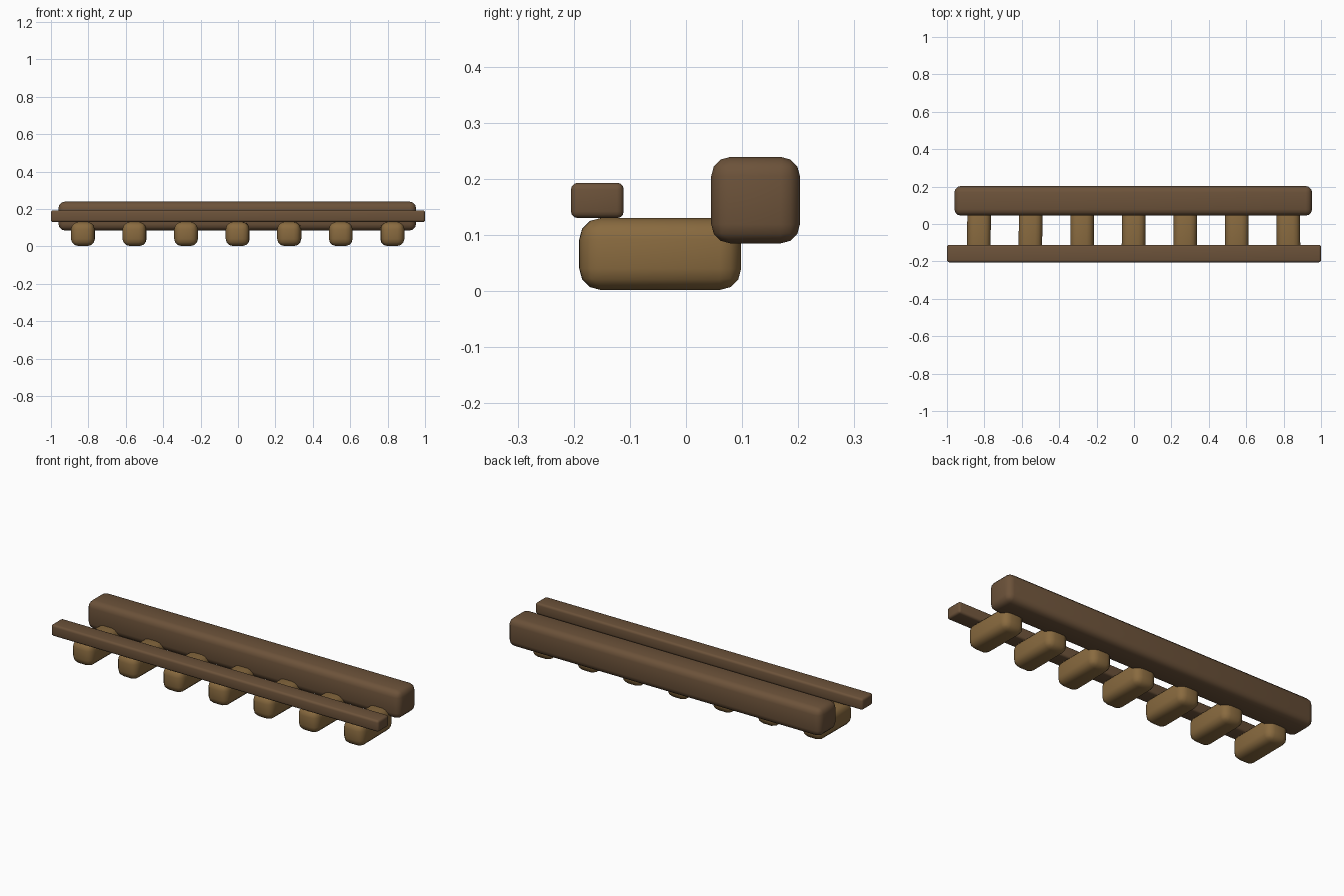
import bpy
import bmesh
import random

if "Cube" in bpy.data.objects:
    bpy.data.objects.remove(bpy.data.objects["Cube"])

random.seed(4)


def material(name, color):
    mat = bpy.data.materials.new(name)
    mat.diffuse_color = color
    mat.use_nodes = True
    mat.node_tree.nodes["Principled BSDF"].inputs["Base Color"].default_value = mat.diffuse_color
    return mat


dark_wood = material("dark_wood", (0.15, 0.085, 0.042, 1))
light_wood = material("light_wood", (0.25, 0.145, 0.05, 1))


def rounded_beam(name, x, y, z, radius, mat):
    """Box spanning the given (min, max) ranges with rounded edges."""
    spans = (x, y, z)
    bm = bmesh.new()
    bmesh.ops.create_cube(bm, size=1)
    bmesh.ops.scale(bm, vec=[b - a for a, b in spans], verts=bm.verts)
    bmesh.ops.bevel(bm, geom=bm.edges[:], offset=radius, segments=3,
                    profile=0.5, affect='EDGES')
    mesh = bpy.data.meshes.new(name)
    bm.to_mesh(mesh)
    bm.free()
    mesh.shade_smooth()
    mesh.materials.append(mat)
    obj = bpy.data.objects.new(name, mesh)
    obj.location = [(a + b) / 2 for a, b in spans]
    bpy.context.collection.objects.link(obj)
    return obj


# Heavy rear beam
rounded_beam("rear_beam", (-0.96, 0.952), (0.045, 0.203), (0.085, 0.239), 0.034, dark_wood)

# Thin front rail
rounded_beam("front_rail", (-1.0, 1.0), (-0.205, -0.111), (0.13, 0.193), 0.012, dark_wood)

# Row of short joists, hand-cut with slight twist
for i in range(7):
    cx = -0.829 + i * 0.2757
    joist = rounded_beam(f"joist_{i + 1}", (cx - 0.063, cx + 0.063),
                         (-0.19, 0.098), (0.002, 0.13), 0.038, light_wood)
    joist.rotation_euler.z = random.uniform(-0.015, 0.015)
